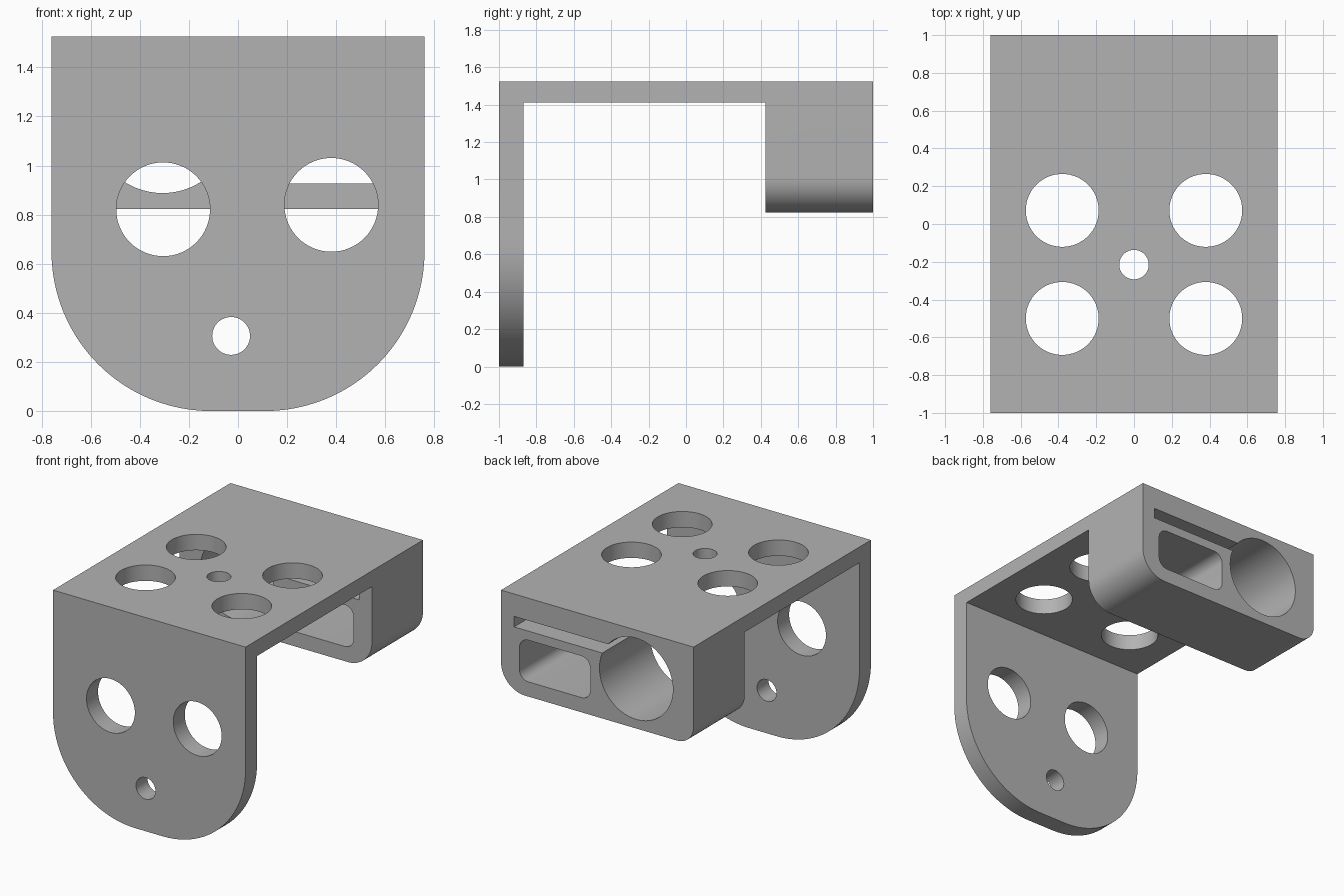
import bpy
import bmesh
from math import radians
from mathutils import Matrix, Vector

if "Cube" in bpy.data.objects:
    bpy.data.objects.remove(bpy.data.objects["Cube"], do_unlink=True)

HALF_W, TOP = 0.76, 1.525

grey = bpy.data.materials.new("plain grey")
grey.use_nodes = True
grey.diffuse_color = (0.45, 0.45, 0.45, 1)
grey.node_tree.nodes["Principled BSDF"].inputs["Base Color"].default_value = grey.diffuse_color


def make_object(name, bm):
    bmesh.ops.recalc_face_normals(bm, faces=bm.faces)
    mesh = bpy.data.meshes.new(name)
    bm.to_mesh(mesh)
    bm.free()
    mesh.materials.append(grey)
    obj = bpy.data.objects.new(name, mesh)
    bpy.context.collection.objects.link(obj)
    return obj


def round_edges(bm, test, radius, segments):
    """Round the edges along y whose midpoint passes the test."""
    edges = []
    for e in bm.edges:
        a, b = e.verts
        if abs(a.co.x - b.co.x) + abs(a.co.z - b.co.z) < 1e-4 and test((a.co + b.co) / 2):
            edges.append(e)
    bmesh.ops.bevel(bm, geom=edges, offset=radius, segments=segments, profile=0.5,
                    affect='EDGES', clamp_overlap=False)


def drill(name, centre, radius, depth, axis):
    bm = bmesh.new()
    turn = Matrix.Rotation(radians(90), 4, 'X') if axis == 'Y' else Matrix()
    bmesh.ops.create_cone(bm, cap_ends=True, segments=64, radius1=radius, radius2=radius,
                          depth=depth, matrix=Matrix.Translation(centre) @ turn)
    return make_object(name, bm)


def box(name, low, high, radius=0):
    low, high = Vector(low), Vector(high)
    bm = bmesh.new()
    bmesh.ops.create_cube(bm, size=1, matrix=Matrix.Translation((low + high) / 2)
                          @ Matrix.Diagonal((*(high - low), 1)))
    if radius:
        round_edges(bm, lambda p: True, radius, 8)
    return make_object(name, bm)


# Bracket body: side profile (y, z) extruded across the width
profile = [(-1, 0), (-0.87, 0), (-0.87, 1.412), (0.425, 1.412),
           (0.425, 0.823), (1, 0.823), (1, TOP), (-1, TOP)]
bm = bmesh.new()
side = bm.faces.new([bm.verts.new((-HALF_W, y, z)) for y, z in profile])
extruded = bmesh.ops.extrude_face_region(bm, geom=[side])["geom"]
bmesh.ops.translate(bm, vec=(2 * HALF_W, 0, 0),
                    verts=[v for v in extruded if isinstance(v, bmesh.types.BMVert)])
bmesh.ops.recalc_face_normals(bm, faces=bm.faces)

# Rounded lower corners of the front plate and the rear block
round_edges(bm, lambda p: p.z < 0.01, 0.65, 24)
round_edges(bm, lambda p: p.y > 0.5 and abs(p.z - 0.823) < 0.01 and p.x > 0, 0.19, 12)
round_edges(bm, lambda p: p.y > 0.5 and abs(p.z - 0.823) < 0.01 and p.x < 0, 0.13, 12)
bracket = make_object("bracket", bm)

# Holes through the front plate
cutters = [drill("front_hole", (x, -0.93, z), r, 0.3, 'Y')
           for x, z, r in [(-0.305, 0.822, 0.191), (0.38, 0.84, 0.191), (-0.028, 0.306, 0.077)]]
# Holes through the top plate
cutters += [drill("top_hole", (x, y, 1.47), 0.193, 0.3, 'Z')
            for x in (-0.38, 0.38) for y in (0.072, -0.5)]
cutters.append(drill("top_centre_hole", (0, -0.215, 1.47), 0.078, 0.3, 'Z'))
# Rear block: large bore, rounded window and the slot that opens into the bore
cutters.append(drill("bore", (-0.307, 0.7, 1.178), 0.29, 0.8, 'Y'))
cutters.append(box("window", (0.055, 0.3, 0.928), (0.615, 1.1, 1.225), 0.07))
cutters.append(box("slot", (-0.307, 0.3, 1.29), (0.657, 1.1, 1.365)))

bpy.ops.object.select_all(action='DESELECT')
bpy.context.view_layer.objects.active = bracket
bracket.select_set(True)
for cutter in cutters:
    cut = bracket.modifiers.new("cut", 'BOOLEAN')
    cut.operation = 'DIFFERENCE'
    cut.solver = 'EXACT'
    cut.object = cutter
    bpy.ops.object.modifier_apply(modifier=cut.name)
    bpy.data.objects.remove(cutter, do_unlink=True)
bpy.ops.object.shade_smooth_by_angle(angle=radians(30))
